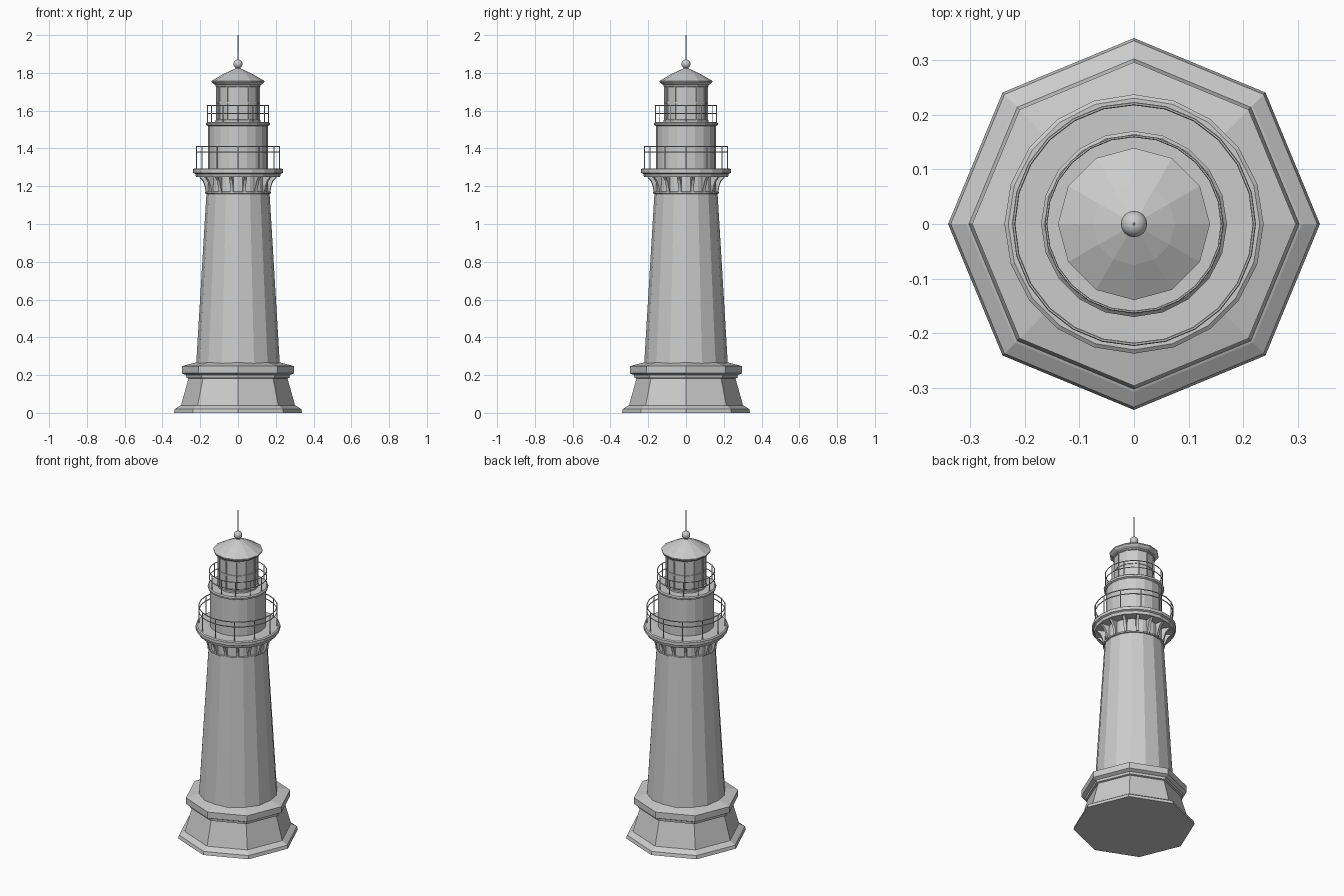
import bpy, bmesh
from math import sin, cos, pi, tau

if "Cube" in bpy.data.objects:
    bpy.data.objects.remove(bpy.data.objects["Cube"])


def finish(name, bm, smooth=False):
    bmesh.ops.recalc_face_normals(bm, faces=bm.faces)
    mesh = bpy.data.meshes.new(name)
    bm.to_mesh(mesh)
    bm.free()
    for p in mesh.polygons:
        p.use_smooth = smooth
    obj = bpy.data.objects.new(name, mesh)
    bpy.context.collection.objects.link(obj)
    return obj


def add_lathe(bm, profile, n, center=(0, 0), close=False):
    """Revolve (radius, z) points; cap the ends or close into a ring."""
    rings = [[bm.verts.new((center[0] + r * cos(tau * i / n),
                            center[1] + r * sin(tau * i / n), z))
              for i in range(n)] for r, z in profile]
    pairs = list(zip(rings, rings[1:]))
    if close:
        pairs.append((rings[-1], rings[0]))
    for a, b in pairs:
        for i in range(n):
            j = (i + 1) % n
            bm.faces.new((a[i], a[j], b[j], b[i]))
    if not close:
        bm.faces.new(rings[0])
        bm.faces.new(rings[-1])


def lathe(name, profile, n):
    bm = bmesh.new()
    add_lathe(bm, profile, n)
    return finish(name, bm)


def railing(name, radius, z0, rails, posts, t, sides):
    """Upright posts joined by thin ring rails."""
    bm = bmesh.new()
    for i in range(posts):
        a = tau * i / posts
        add_lathe(bm, [(t, z0), (t, rails[-1])], 6,
                  (radius * cos(a), radius * sin(a)))
    for z in rails:
        section = [(radius + t * cos(tau * k / 6), z + t * sin(tau * k / 6))
                   for k in range(6)]
        add_lathe(bm, section, sides, close=True)
    return finish(name, bm)


def radial_plates(name, profile, width, count, offset):
    """Flat (radius, z) outlines given a thickness and repeated around z."""
    bm = bmesh.new()
    for i in range(count):
        a = tau * (i + offset) / count
        c, s = cos(a), sin(a)
        sides = [[bm.verts.new((r * c - w * s, r * s + w * c, z))
                  for r, z in profile] for w in (-width / 2, width / 2)]
        bm.faces.new(sides[0])
        bm.faces.new(sides[1])
        for k in range(len(profile)):
            m = (k + 1) % len(profile)
            bm.faces.new((sides[0][k], sides[0][m], sides[1][m], sides[1][k]))
    return finish(name, bm)


# Octagonal plinth with foot and stepped cap
lathe("plinth", [(0.34, 0), (0.335, 0.02), (0.307, 0.038), (0.302, 0.04),
                 (0.262, 0.183), (0.273, 0.186), (0.275, 0.2), (0.288, 0.206),
                 (0.296, 0.21), (0.296, 0.248), (0.225, 0.266)], 8)

# Tapered tower and the band under the brackets
lathe("tower", [(0.222, 0.25), (0.167, 1.165), (0.165, 1.26)], 16)
lathe("tower_band", [(0.168, 1.16), (0.174, 1.162), (0.174, 1.17), (0.166, 1.172)], 16)

# Curved brackets carrying the main gallery
radial_plates("brackets", [(0.155, 1.168), (0.173, 1.168), (0.178, 1.2),
                           (0.190, 1.23), (0.212, 1.252), (0.155, 1.252)],
              0.016, 16, 0.5)

# Main gallery and its railing
lathe("main_gallery", [(0.222, 1.25), (0.227, 1.266), (0.237, 1.271),
                       (0.237, 1.29), (0.230, 1.295)], 20)
railing("main_railing", 0.22, 1.29, (1.38, 1.41), 12, 0.003, 24)

# Watch room drum
lathe("watch_room", [(0.158, 1.29), (0.158, 1.525)], 20)

# Upper gallery and its railing
lathe("upper_gallery", [(0.158, 1.518), (0.168, 1.523), (0.170, 1.534),
                        (0.164, 1.540)], 20)
railing("upper_railing", 0.161, 1.535, (1.585, 1.628), 12, 0.0025, 24)

# Twelve-sided lantern: panes, frame rings and mullions
lathe("lantern_panes", [(0.112, 1.535), (0.112, 1.735)], 12)
lathe("lantern_sill", [(0.118, 1.535), (0.118, 1.55), (0.112, 1.553)], 12)
lathe("lantern_mid_bar", [(0.112, 1.637), (0.115, 1.638), (0.115, 1.645), (0.112, 1.646)], 12)
lathe("lantern_head", [(0.112, 1.725), (0.118, 1.728), (0.118, 1.74)], 12)
radial_plates("lantern_mullions", [(0.106, 1.54), (0.116, 1.54),
                                   (0.116, 1.735), (0.106, 1.735)], 0.006, 12, 0)

# Roof with flared eaves
lathe("roof", [(0.118, 1.735), (0.130, 1.742), (0.139, 1.752), (0.139, 1.758),
               (0.075, 1.795), (0.014, 1.823)], 12)
lathe("finial_neck", [(0.014, 1.815), (0.010, 1.835)], 12)

# Finial ball and lightning rod
bm = bmesh.new()
bmesh.ops.create_uvsphere(bm, u_segments=16, v_segments=10, radius=0.024)
bmesh.ops.translate(bm, verts=bm.verts, vec=(0, 0, 1.847))
finish("finial_ball", bm, smooth=True)
lathe("lightning_rod", [(0.003, 1.86), (0.002, 2.0)], 6)
